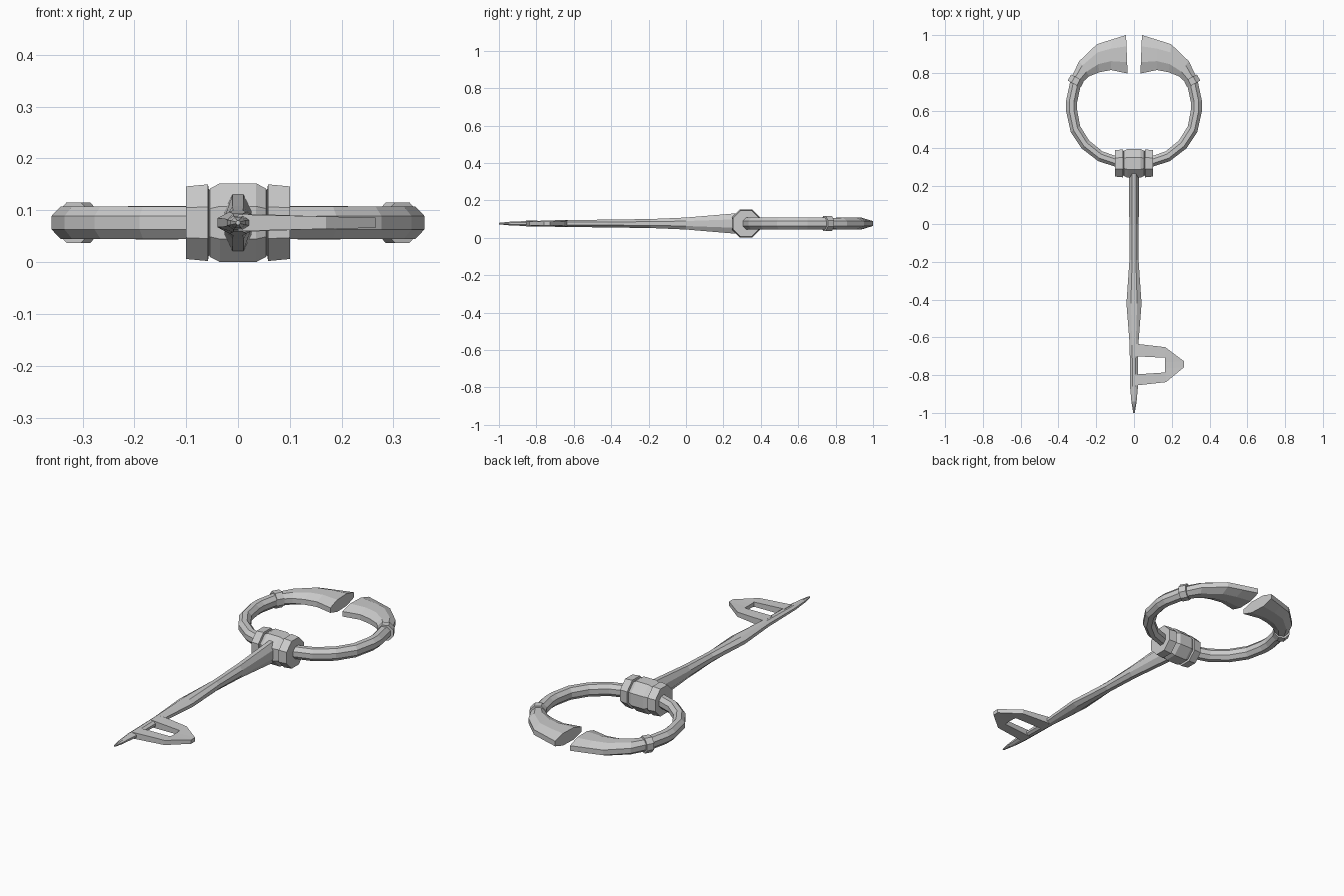
import bpy, bmesh
from math import pi, cos, sin

ZC = 0.076  # height of the key's mid-plane


def loft(name, stations, sides=8, mirror=False):
    """Skin a tube through stations (outer xy, inner xy, half height), capped at both ends."""
    bm = bmesh.new()
    k = 1 / cos(pi / sides)
    rings = []
    for (ox, oy), (ix, iy), h in stations:
        ring = []
        for j in range(sides):
            a = (j + 0.5) * 2 * pi / sides
            u, v = cos(a) * k / 2, sin(a) * k
            ring.append(bm.verts.new(((ox + ix) / 2 + u * (ox - ix),
                                      (oy + iy) / 2 + u * (oy - iy),
                                      ZC + v * h)))
        rings.append(ring)
    for r, s in zip(rings, rings[1:]):
        for j in range(sides):
            n = (j + 1) % sides
            bm.faces.new((r[j], r[n], s[n], s[j]))
    bm.faces.new(rings[0])
    bm.faces.new(rings[-1])
    bmesh.ops.recalc_face_normals(bm, faces=bm.faces)
    mesh = bpy.data.meshes.new(name)
    bm.to_mesh(mesh)
    bm.free()
    obj = bpy.data.objects.new(name, mesh)
    bpy.context.collection.objects.link(obj)
    if mirror:
        mod = obj.modifiers.new("Mirror", 'MIRROR')
        mod.use_axis[0] = True
    return obj


# Bow ring: thin tube on each side of the hub
loft("bow_ring", [
    ((0.05, 0.295), (0.05, 0.35), 0.031),
    ((0.095, 0.302), (0.092, 0.358), 0.031),
    ((0.190, 0.333), (0.168, 0.385), 0.031),
    ((0.277, 0.400), (0.238, 0.442), 0.031),
    ((0.335, 0.487), (0.285, 0.518), 0.031),
    ((0.360, 0.600), (0.301, 0.603), 0.031),
    ((0.360, 0.650), (0.301, 0.645), 0.031),
    ((0.334, 0.772), (0.280, 0.744), 0.031)], mirror=True)

# Flared horn ends of the bow
loft("bow_horn", [
    ((0.334, 0.772), (0.280, 0.744), 0.030),
    ((0.290, 0.862), (0.237, 0.782), 0.031),
    ((0.196, 0.952), (0.185, 0.803), 0.032),
    ((0.120, 0.976), (0.122, 0.815), 0.032),
    ((0.042, 1.000), (0.034, 0.797), 0.031)], mirror=True)

# Collars where the horns meet the ring
loft("bow_collar", [
    ((0.351, 0.759), (0.283, 0.722), 0.039),
    ((0.333, 0.792), (0.265, 0.755), 0.039)], mirror=True)

# Hub: banded barrel lying across the shaft
half_profile = [(0.035, 0.076), (0.054, 0.066), (0.056, 0.062), (0.058, 0.074), (0.100, 0.070)]
profile = [(-x, r) for x, r in reversed(half_profile)] + half_profile
loft("hub", [((x, 0.321 + r), (x, 0.321 - r), r) for x, r in profile])

# Shaft: (y, half width, half height), tapering to the tip
shaft = [(0.31, 0.026, 0.058), (0.25, 0.026, 0.053), (0.0, 0.025, 0.032),
         (-0.19, 0.024, 0.024), (-0.42, 0.040, 0.021), (-0.64, 0.023, 0.018),
         (-0.86, 0.021, 0.013), (-0.94, 0.014, 0.010), (-1.0, 0.004, 0.004)]
loft("shaft", [((w, y), (-w, y), h) for y, w, h in shaft])

# Bit: flat pointed loop with a window against the shaft
loft("bit", [
    ((0.000, -0.633), (0.000, -0.700), 0.018),
    ((0.165, -0.652), (0.165, -0.708), 0.012),
    ((0.265, -0.727), (0.165, -0.732), 0.010),
    ((0.265, -0.758), (0.165, -0.765), 0.010),
    ((0.170, -0.837), (0.165, -0.786), 0.012),
    ((0.000, -0.856), (0.000, -0.797), 0.016)], sides=4)
